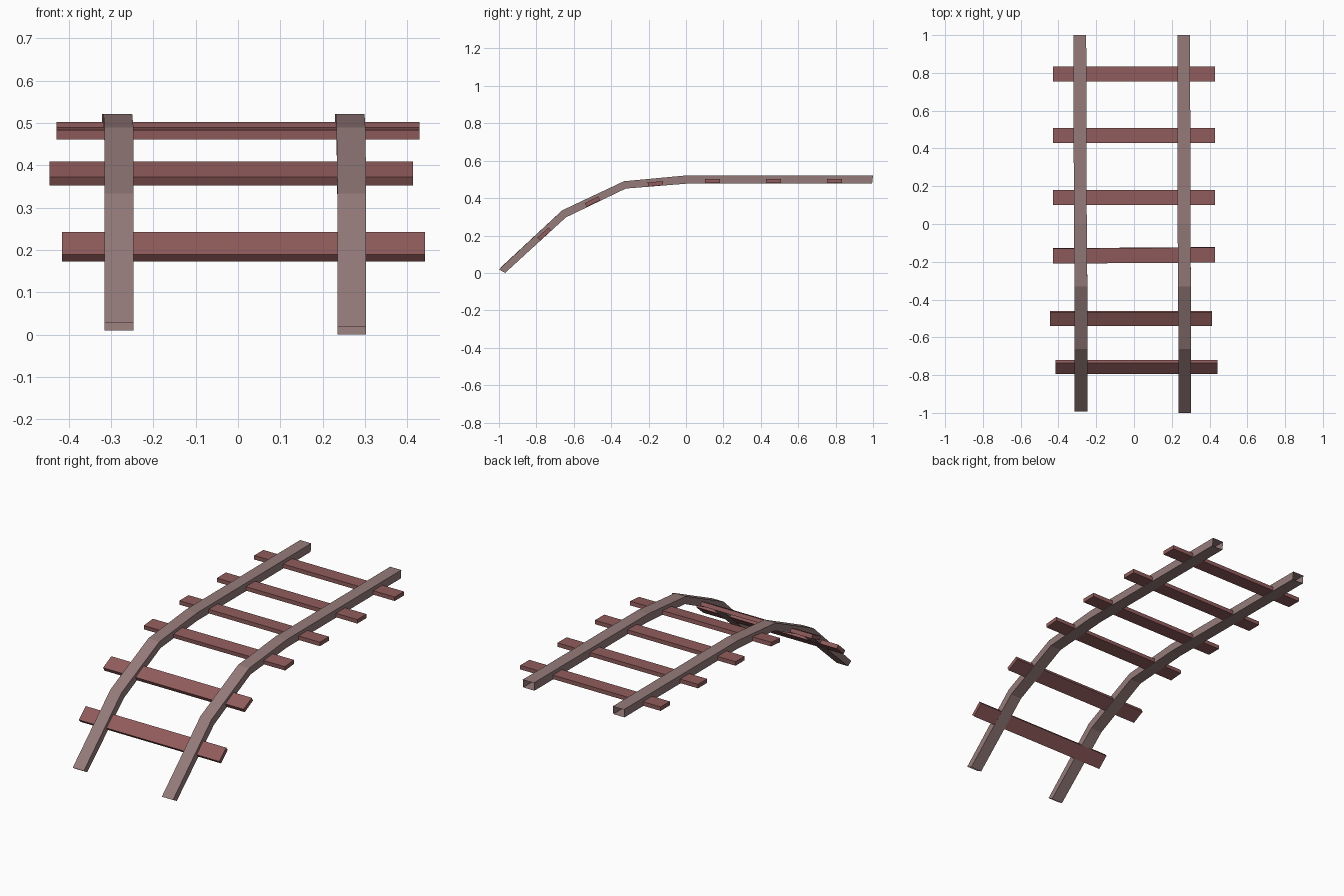
import bpy, bmesh, math

if "Cube" in bpy.data.objects:
    bpy.data.objects.remove(bpy.data.objects["Cube"])


def material(name, rgb):
    m = bpy.data.materials.new(name)
    m.diffuse_color = (*rgb, 1)
    m.use_nodes = True
    m.node_tree.nodes["Principled BSDF"].inputs["Base Color"].default_value = m.diffuse_color
    return m


RAIL = material("grey brown rail", (0.30, 0.20, 0.195))
WOOD = material("red brown wood", (0.285, 0.107, 0.107))


def finish(name, bm, mat):
    me = bpy.data.meshes.new(name)
    bm.to_mesh(me)
    bm.free()
    me.materials.append(mat)
    ob = bpy.data.objects.new(name, me)
    bpy.context.collection.objects.link(ob)
    return ob


# Rail side profile: (top y, top z, bottom y, bottom z) at each bend
PROFILE = [(-0.663, 0.334, -0.642, 0.297),
           (-0.332, 0.490, -0.322, 0.451),
           (0.0, 0.521, 0.002, 0.477),
           (1.0, 0.522, 0.995, 0.477)]


def rail(name, xs, start):
    # square tube swept along the bends, open at both ends
    bm = bmesh.new()
    rings = []
    for x, (ty, tz, by, bz) in zip(xs, [start] + PROFILE):
        a, b = x - 0.034, x + 0.034
        rings.append([bm.verts.new(p) for p in
                      ((a, ty, tz), (b, ty, tz), (b, by, bz), (a, by, bz))])
    for r, s in zip(rings, rings[1:]):
        for i in range(4):
            j = (i + 1) % 4
            bm.faces.new((r[i], r[j], s[j], s[i]))
    return finish(name, bm, RAIL)


rail("left_rail", (-0.281, -0.281, -0.281, -0.284, -0.287),
     (-0.992, 0.028, -0.963, 0.010))
rail("right_rail", (0.269, 0.269, 0.267, 0.265, 0.263),
     (-1.0, 0.018, -0.967, 0.0))


# Cross ties: x centre, y, z, tilt, yaw
TIES = [(0.013, -0.757, 0.208, 42, 0),
        (-0.016, -0.500, 0.381, 27, 0),
        (0.0, -0.166, 0.476, 5, 0.4),
        (0.0, 0.141, 0.491, 0, 0),
        (0.0, 0.468, 0.491, 0, 0),
        (0.0, 0.794, 0.491, 0, 0)]

for n, (x, y, z, tilt, yaw) in enumerate(TIES, 1):
    bm = bmesh.new()
    bmesh.ops.create_cube(bm, size=1)
    bmesh.ops.scale(bm, vec=(0.858, 0.080, 0.022), verts=bm.verts)
    tie = finish(f"cross_tie_{n}", bm, WOOD)
    tie.location = (x, y, z)
    tie.rotation_euler = (math.radians(tilt), 0, math.radians(yaw))
